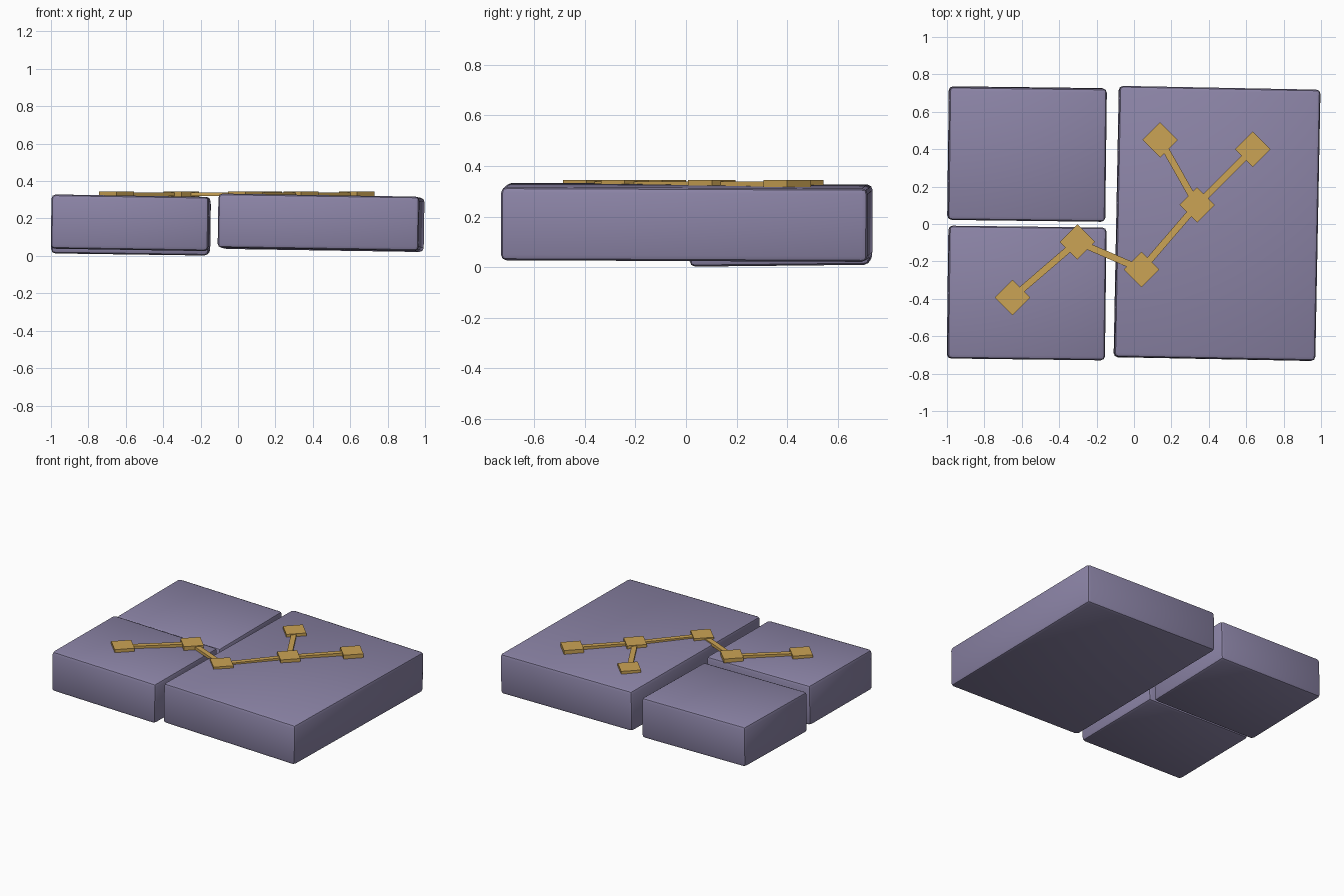
import bpy
import math

if "Cube" in bpy.data.objects:
    bpy.data.objects.remove(bpy.data.objects["Cube"])


def material(name, color):
    m = bpy.data.materials.new(name)
    m.diffuse_color = (*color, 1.0)
    m.use_nodes = True
    m.node_tree.nodes["Principled BSDF"].inputs["Base Color"].default_value = m.diffuse_color
    return m


stone = material("purple grey stone", (0.262, 0.232, 0.385))
gold = material("gold", (0.60, 0.37, 0.09))


def box(name, mat, center, size, rot=(0, 0, 0), bevel=0.0):
    bpy.ops.mesh.primitive_cube_add(size=1, location=center,
                                    rotation=[math.radians(a) for a in rot])
    ob = bpy.context.object
    ob.name = name
    ob.scale = size
    bpy.ops.object.transform_apply(location=False, rotation=False, scale=True)
    ob.data.materials.append(mat)
    if bevel:
        mod = ob.modifiers.new("bevel", 'BEVEL')
        mod.width = bevel
        mod.segments = 2
        bpy.ops.object.modifier_apply(modifier=mod.name)
        bpy.ops.object.shade_smooth_by_angle(angle=math.radians(35))
    return ob


# Slightly tilted paving slabs
box("large_slab", stone, (0.444, 0.003, 0.177), (1.075, 1.45, 0.29), (-0.25, 0.9, -1.1), 0.022)
box("back_left_slab", stone, (-0.572, 0.374, 0.156), (0.842, 0.712, 0.29), (0.6, 0.8, -0.7), 0.022)
box("front_left_slab", stone, (-0.574, -0.369, 0.177), (0.842, 0.71, 0.29), (0.0, 0.9, -0.7), 0.022)

# Diamond plates
nodes = [(-0.65, -0.393), (-0.303, -0.095), (0.04, -0.243),
         (0.337, 0.102), (0.14, 0.45), (0.635, 0.4)]
for i, (x, y) in enumerate(nodes):
    box(f"diamond_plate_{i + 1}", gold, (x, y, 0.331), (0.133, 0.133, 0.028), (0, 0, 45))

# Bars linking the plates
for a, b in [(0, 1), (1, 2), (2, 3), (3, 4), (3, 5)]:
    (ax, ay), (bx, by) = nodes[a], nodes[b]
    box(f"link_bar_{a + 1}_{b + 1}", gold, ((ax + bx) / 2, (ay + by) / 2, 0.329),
        (math.hypot(bx - ax, by - ay), 0.036, 0.02),
        (0, 0, math.degrees(math.atan2(by - ay, bx - ax))))
